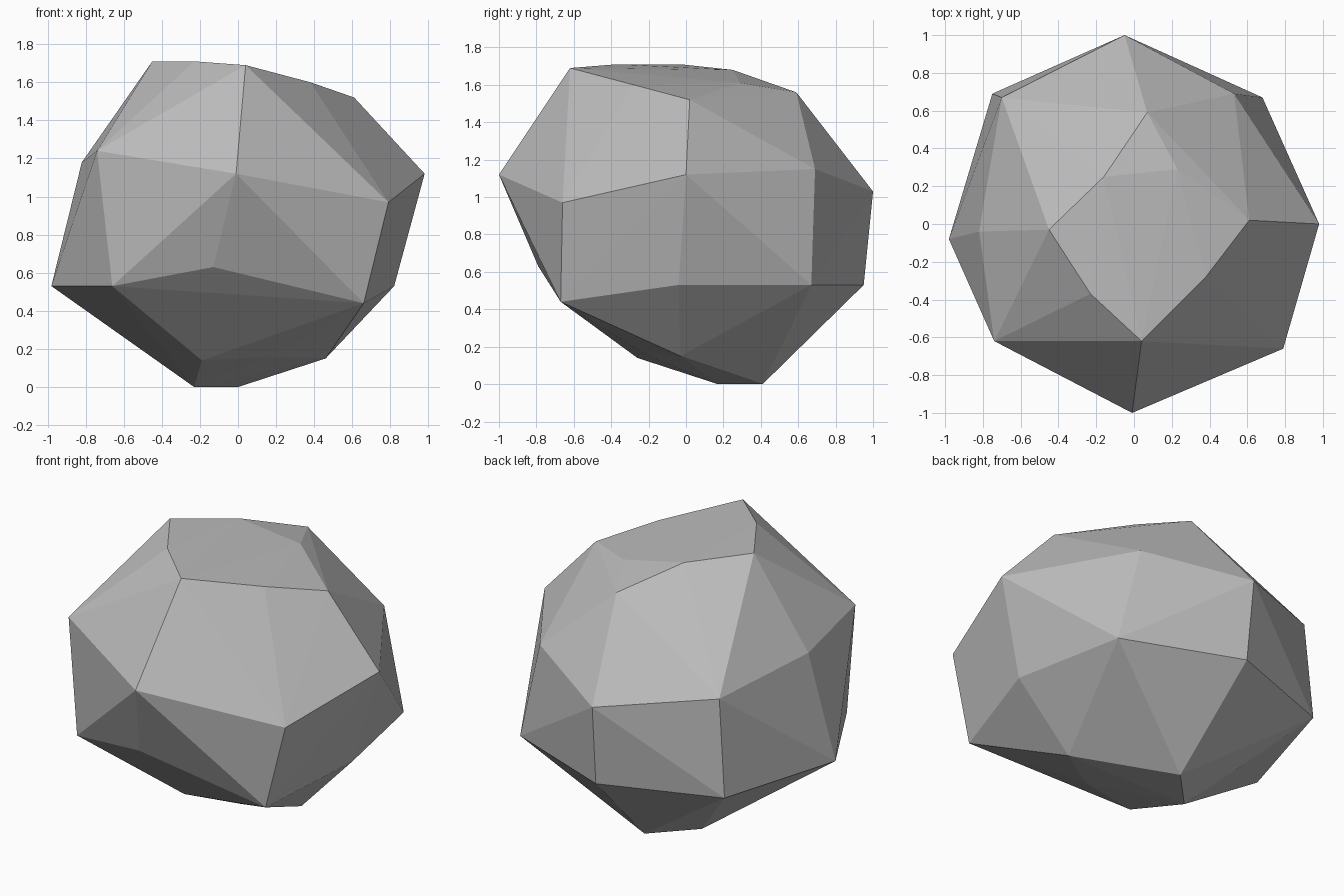
import bpy
import bmesh
from mathutils import Vector

# Remove the default cube only
default_cube = bpy.data.objects.get("Cube")
if default_cube is not None:
    bpy.data.objects.remove(default_cube, do_unlink=True)


def make_material(name, colour):
    material = bpy.data.materials.new(name)
    material.use_nodes = True
    material.diffuse_color = colour
    shader = next(n for n in material.node_tree.nodes if n.type == "BSDF_PRINCIPLED")
    shader.inputs["Base Color"].default_value = colour
    shader.inputs["Roughness"].default_value = 0.9
    return material


# Corner rings of the boulder, in hundredths of a unit, counter-clockwise from the left side
crown = [(61, 2, 152), (23, 29, 161), (7, 59, 156), (-16, 25, 168),
         (-45, -3, 171), (-23, -37, 171), (4, -62, 169), (38, -28, 160)]
shoulder = [(98, 0, 112), (53, 69, 115), (-5, 100, 103), (-70, 67, 113),
            (-82, -4, 118), (-74, -62, 124), (-1, -100, 112), (79, -66, 97)]
waist = [(82, -4, 53), (68, 67, 53), (-4, 95, 53), (-75, 69, 53),
         (-98, -8, 53), (-66, -65, 53), (-13, -79, 63), (66, -67, 44)]
foot = [(46, -3, 15), (0, 41, 0), (-23, 17, 0), (-19, -26, 14), (17, -22, 16)]


def faceted_rock(name, rings, material):
    """Wrap the corner rings in a flat-faced convex skin."""
    bm = bmesh.new()
    for ring in rings:
        for corner in ring:
            bm.verts.new(Vector(corner) / 100)
    hull = bmesh.ops.convex_hull(bm, input=bm.verts[:])
    # Drop any corner that lies inside the skin
    loose = [v for v in bm.verts if not v.link_faces]
    bmesh.ops.delete(bm, geom=loose, context="VERTS")
    bmesh.ops.recalc_face_normals(bm, faces=bm.faces[:])
    for face in bm.faces:
        face.smooth = False
    mesh = bpy.data.meshes.new(name)
    bm.to_mesh(mesh)
    bm.free()
    mesh.materials.append(material)
    rock = bpy.data.objects.new(name, mesh)
    bpy.context.collection.objects.link(rock)
    return rock


stone_grey = make_material("stone_grey", (0.5, 0.5, 0.5, 1.0))
faceted_rock("boulder", [crown, shoulder, waist, foot], stone_grey)
